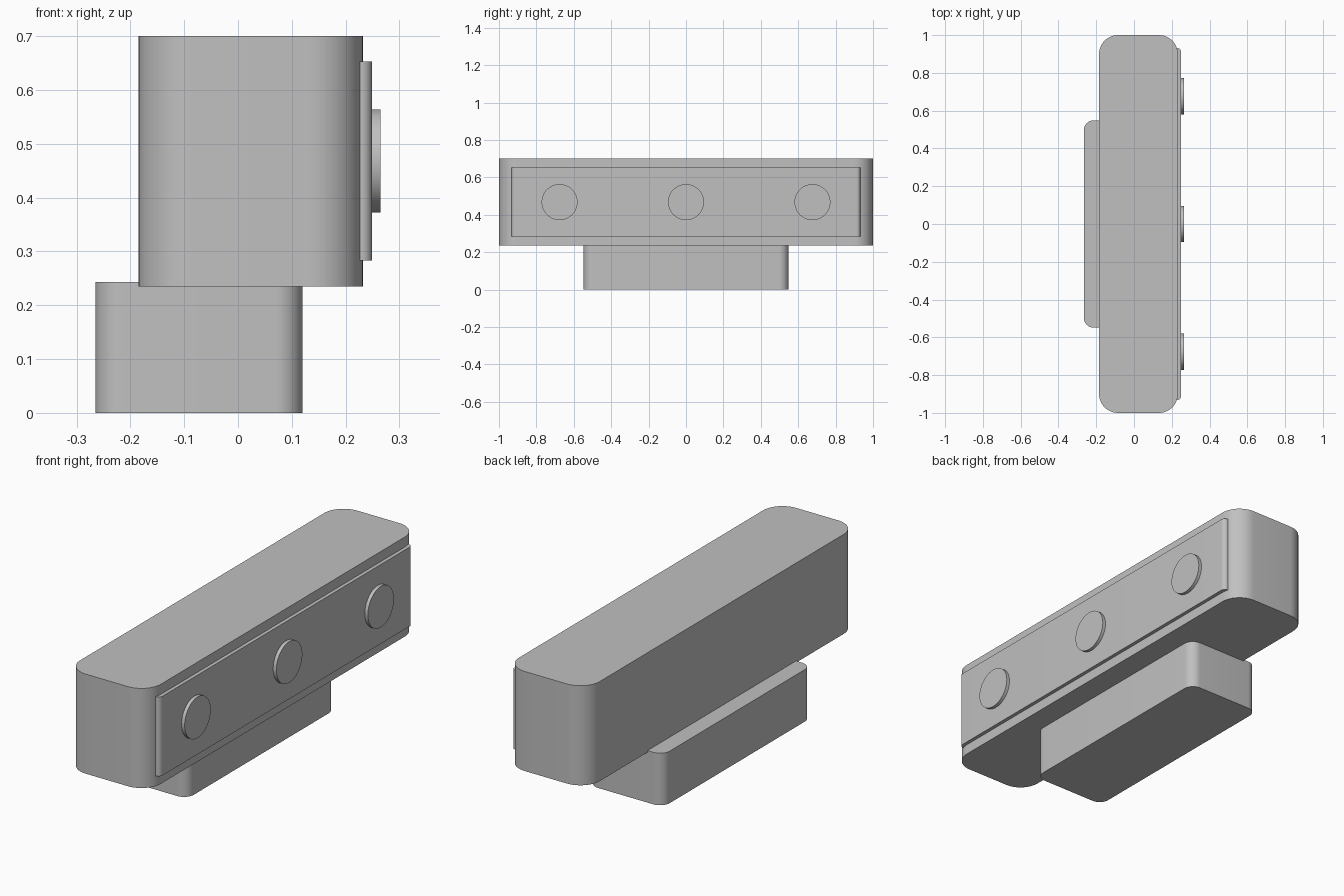
import bpy
import bmesh
from math import pi, cos, sin
from mathutils import Matrix

cube = bpy.data.objects.get("Cube")
if cube:
    bpy.data.objects.remove(cube, do_unlink=True)

grey = bpy.data.materials.new("plain grey")
grey.use_nodes = True
GREY = (0.53, 0.53, 0.53, 1)
grey.diffuse_color = GREY
grey.node_tree.nodes["Principled BSDF"].inputs["Base Color"].default_value = GREY


def finish(name, bm):
    bmesh.ops.recalc_face_normals(bm, faces=bm.faces)
    mesh = bpy.data.meshes.new(name)
    bm.to_mesh(mesh)
    bm.free()
    obj = bpy.data.objects.new(name, mesh)
    bpy.context.collection.objects.link(obj)
    mesh.materials.append(grey)
    bpy.ops.object.select_all(action='DESELECT')
    obj.select_set(True)
    bpy.context.view_layer.objects.active = obj
    bpy.ops.object.shade_smooth_by_angle(angle=pi / 6)
    return obj


def rounded_block(name, x0, x1, half_y, z0, z1, radius, steps=12):
    """Upright block whose four vertical edges are rounded."""
    bm = bmesh.new()
    corners = [(x1 - radius, half_y - radius), (x0 + radius, half_y - radius),
               (x0 + radius, radius - half_y), (x1 - radius, radius - half_y)]
    outline = []
    for i, (cx, cy) in enumerate(corners):
        for s in range(steps + 1):
            a = (i + s / steps) * pi / 2
            outline.append(bm.verts.new((cx + radius * cos(a), cy + radius * sin(a), z0)))
    base = bm.faces.new(outline)
    top = bmesh.ops.extrude_face_region(bm, geom=[base], use_keep_orig=True)
    moved = [v for v in top["geom"] if isinstance(v, bmesh.types.BMVert)]
    bmesh.ops.translate(bm, verts=moved, vec=(0, 0, z1 - z0))
    return finish(name, bm)


def disc(name, x0, x1, y, z, radius):
    """Round button facing along x."""
    bm = bmesh.new()
    place = Matrix.Translation(((x0 + x1) / 2, y, z)) @ Matrix.Rotation(pi / 2, 4, 'Y')
    bmesh.ops.create_cone(bm, cap_ends=True, segments=64, radius1=radius,
                          radius2=radius, depth=x1 - x0, matrix=place)
    return finish(name, bm)


# Main housing and the smaller foot set back beneath it
rounded_block("housing", -0.185, 0.232, 1.0, 0.235, 0.70, 0.1)
rounded_block("foot", -0.265, 0.12, 0.548, 0, 0.243, 0.05)

# Raised panel on the long side, with three round lenses
rounded_block("lens_panel", 0.18, 0.249, 0.932, 0.283, 0.653, 0.02)
for label, y in (("front", -0.676), ("middle", 0), ("back", 0.676)):
    disc(label + "_lens", 0.235, 0.265, y, 0.468, 0.096)
